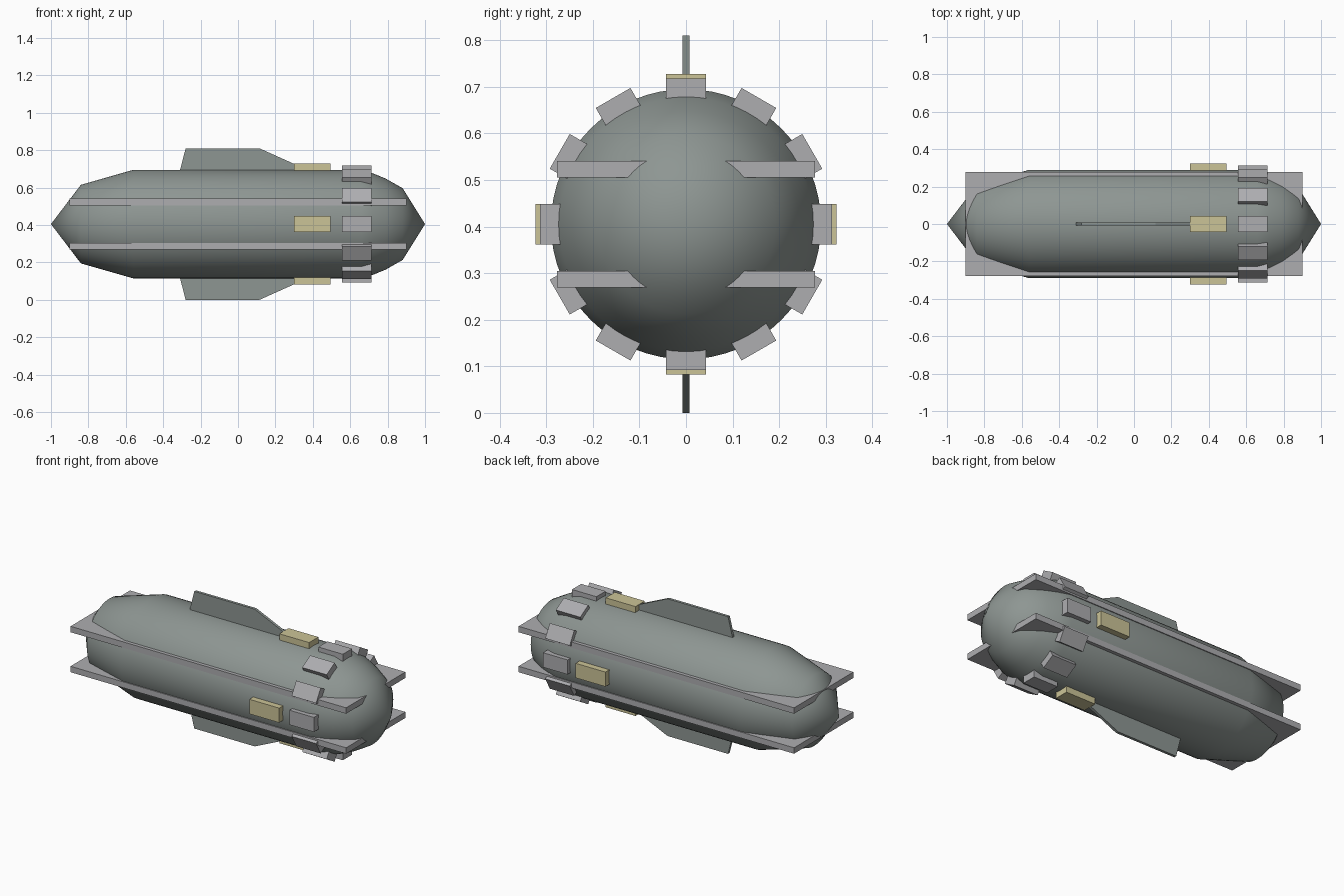
import bpy, bmesh, math
from mathutils import Matrix, Vector

if "Cube" in bpy.data.objects:
    bpy.data.objects.remove(bpy.data.objects["Cube"])

CZ = 0.405  # height of the long axis


def material(name, rgb):
    m = bpy.data.materials.new(name)
    m.diffuse_color = (*rgb, 1)
    m.use_nodes = True
    m.node_tree.nodes["Principled BSDF"].inputs["Base Color"].default_value = m.diffuse_color
    return m


hull_grey = material("hull_grey", (0.27, 0.305, 0.29))
light_grey = material("light_grey", (0.42, 0.42, 0.435))
pale_yellow = material("pale_yellow", (0.60, 0.55, 0.31))


def finish(bm, name, mat, smooth=None):
    bmesh.ops.recalc_face_normals(bm, faces=bm.faces)
    me = bpy.data.meshes.new(name)
    bm.to_mesh(me)
    bm.free()
    me.materials.append(mat)
    ob = bpy.data.objects.new(name, me)
    bpy.context.collection.objects.link(ob)
    if smooth:
        bpy.context.view_layer.objects.active = ob
        ob.select_set(True)
        bpy.ops.object.shade_smooth_by_angle(angle=math.radians(smooth))
        ob.select_set(False)
    return ob


def box(name, mat, lo, hi, turn=0.0):
    """Box given by corners relative to the axis, turned about the axis."""
    lo, hi = Vector(lo), Vector(hi)
    bm = bmesh.new()
    bmesh.ops.create_cube(bm, size=1)
    m = (Matrix.Translation((0, 0, CZ)) @ Matrix.Rotation(turn, 4, 'X')
         @ Matrix.Translation((lo + hi) / 2) @ Matrix.Diagonal((*(hi - lo), 1)))
    bmesh.ops.transform(bm, matrix=m, verts=bm.verts)
    return finish(bm, name, mat)


# Hull: profile (x, radius) spun around the long axis
profile = [(-1, 0), (-0.84, 0.21), (-0.56, 0.29), (0.66, 0.29),
           (0.72, 0.272), (0.79, 0.243), (0.88, 0.192), (1, 0)]
bm = bmesh.new()
pts = [bm.verts.new((x, 0, CZ + r)) for x, r in profile]
edges = [bm.edges.new(p) for p in zip(pts, pts[1:])]
bmesh.ops.spin(bm, geom=pts + edges, cent=(0, 0, CZ), axis=(1, 0, 0),
               angle=math.tau, steps=64, use_duplicate=False)
bmesh.ops.remove_doubles(bm, verts=bm.verts, dist=0.0005)
finish(bm, "hull", hull_grey, 40)

# Two full-width horizontal plates running through the hull
for side, name in ((1, "upper_plate"), (-1, "lower_plate")):
    z = 0.118 * side
    box(name, light_grey, (-0.9, -0.277, z - 0.0175), (0.9, 0.277, z + 0.0175))

# Thin dorsal and ventral fins
fin = [(-0.32, 0.25), (-0.28, 0.405), (0.115, 0.405), (0.30, 0.322), (0.30, 0.25)]
for side, name in ((1, "top_fin"), (-1, "bottom_fin")):
    bm = bmesh.new()
    f = bm.faces.new([bm.verts.new((x, -0.008, CZ + side * z)) for x, z in fin])
    ext = bmesh.ops.extrude_face_region(bm, geom=[f])["geom"]
    bmesh.ops.translate(bm, vec=(0, 0.016, 0),
                        verts=[v for v in ext if isinstance(v, bmesh.types.BMVert)])
    finish(bm, name, hull_grey)

# Four yellow blocks around the hull
for i in range(4):
    box(f"yellow_block_{i + 1}", pale_yellow,
        (0.30, -0.043, 0.26), (0.495, 0.043, 0.323), i * math.pi / 2)

# Ring of twelve pods near the right-hand end
for i in range(12):
    box(f"pod_{i + 1}", light_grey,
        (0.555, -0.043, 0.25), (0.715, 0.043, 0.313), i * math.pi / 6)
